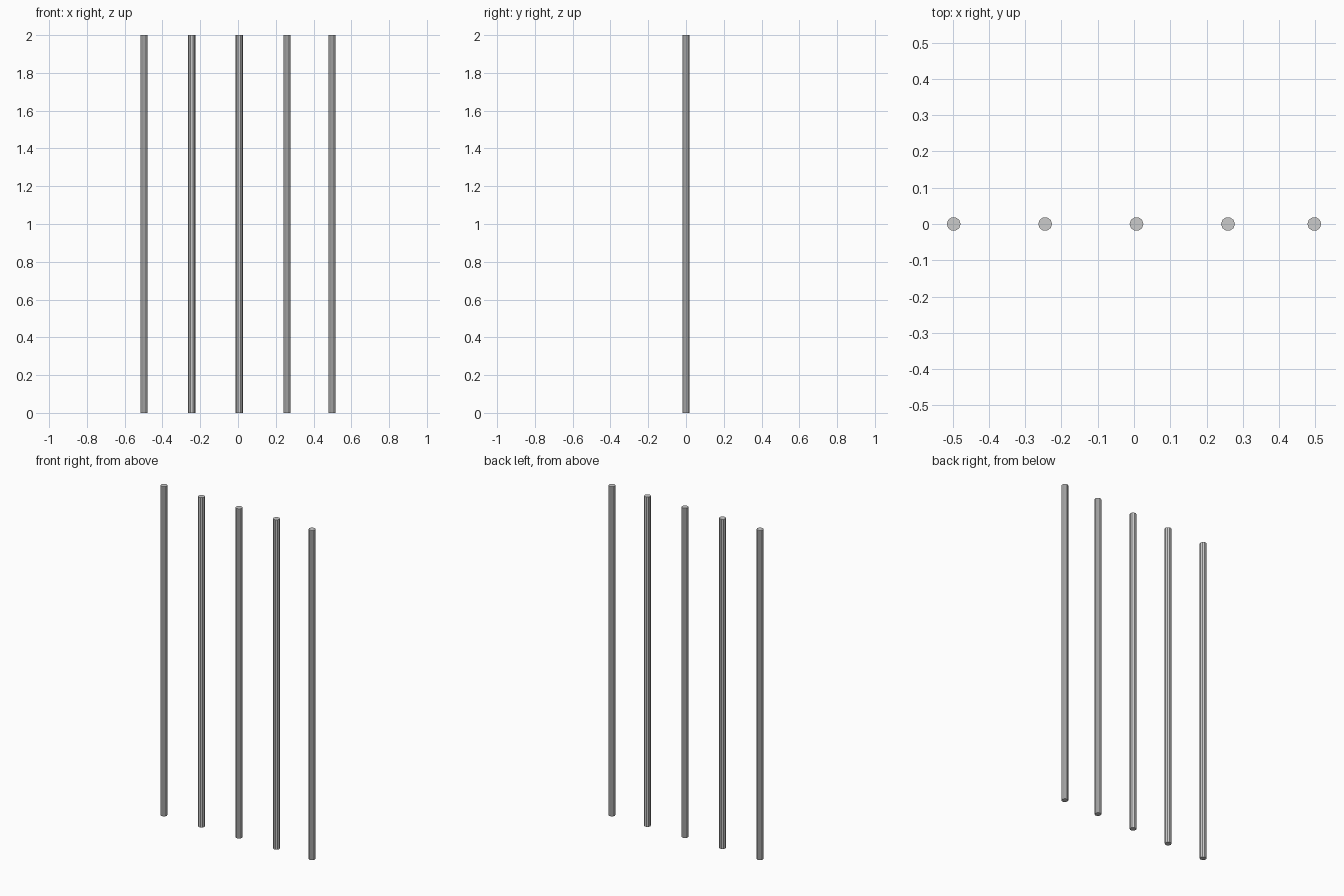
import bpy
import math

if "Cube" in bpy.data.objects:
    bpy.data.objects.remove(bpy.data.objects["Cube"])

RADIUS = 0.019
HEIGHT = 2.0
SIDES = 10


def rod(name, x):
    bpy.ops.mesh.primitive_cylinder_add(
        vertices=SIDES, radius=RADIUS, depth=HEIGHT,
        location=(x, 0, HEIGHT / 2), rotation=(0, 0, math.pi / 2))
    bpy.context.object.name = name


# row of upright bars; the last gap is slightly narrower
for i, x in enumerate((-0.497, -0.245, 0.007, 0.259, 0.497)):
    rod(f"upright_bar_{i + 1}", x)
